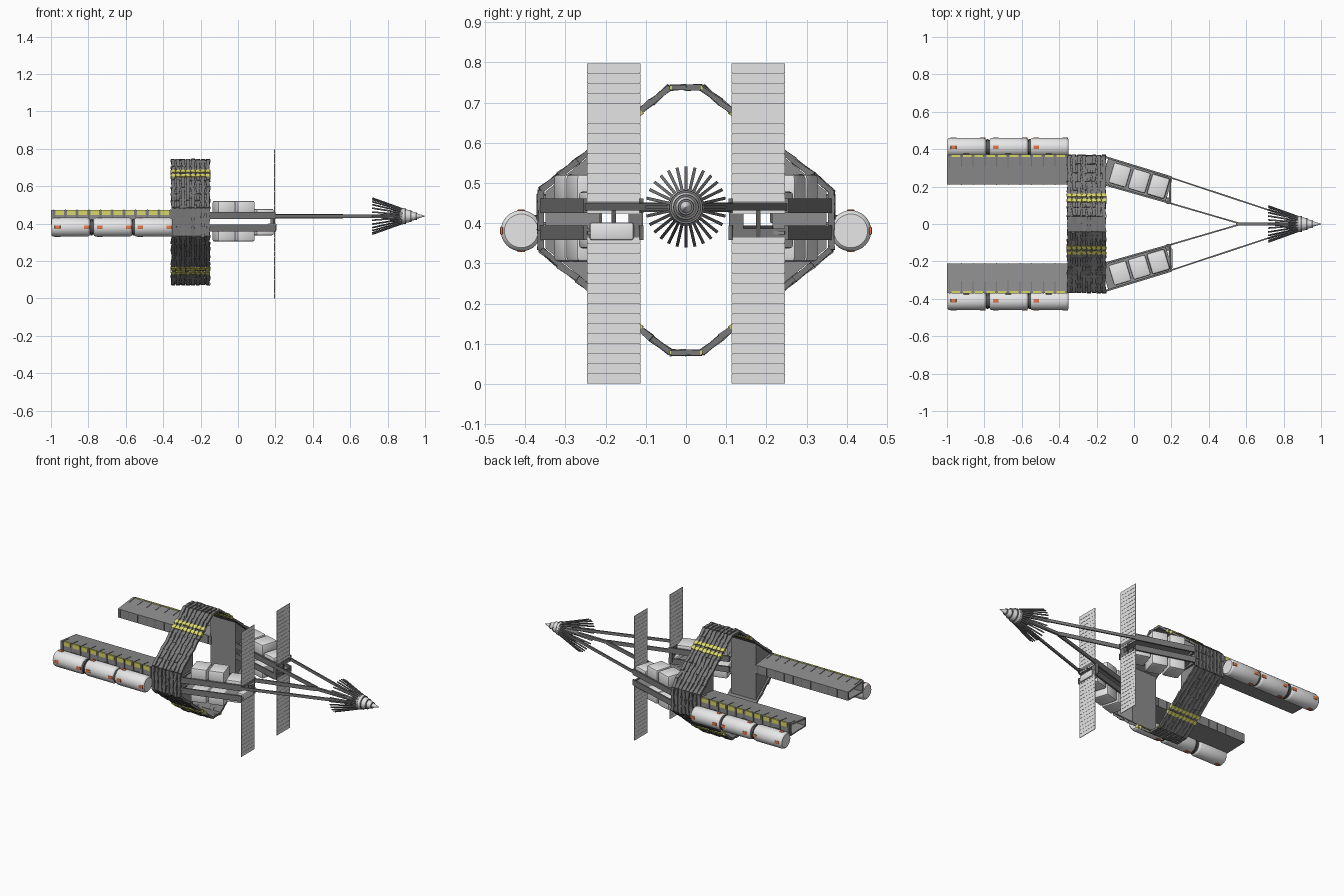
import bpy, bmesh, math, random
from mathutils import Matrix, Vector

if "Cube" in bpy.data.objects:
    bpy.data.objects.remove(bpy.data.objects["Cube"])

random.seed(4)
COLOURS = {"metal_grey": (0.19, 0.19, 0.19), "mid_grey": (0.27, 0.27, 0.27), "dark_joint": (0.10, 0.10, 0.10),
           "panel_grey": (0.78, 0.78, 0.78), "pale_grey": (0.82, 0.82, 0.82),
           "yellow": (0.70, 0.68, 0.14), "orange": (0.78, 0.19, 0.07)}
MATS = {}
for n, c in COLOURS.items():
    MATS[n] = bpy.data.materials.new(n)
    MATS[n].diffuse_color = (*c, 1)
T, R = Matrix.Translation, Matrix.Rotation
ZC = 0.408   # height of the ship's axis
NZ = 0.44    # height of the nose and booms


class Part:
    """Collects pieces of one colour into one named object."""
    def __init__(self, name, mat):
        self.name, self.mat, self.bm = name, mat, bmesh.new()

    def box(self, c, size, rot=None, bevel=0):
        m = T(c) @ (rot or Matrix()) @ Matrix.Diagonal((*size, 1))
        v = bmesh.ops.create_cube(self.bm, size=1, matrix=m)["verts"]
        if bevel:
            e = list({e for x in v for e in x.link_edges})
            bmesh.ops.bevel(self.bm, geom=e, offset=bevel, segments=2, affect='EDGES', profile=0.5)

    def beam(self, a, b, w, h):
        a, b = Vector(a), Vector(b)
        d = b - a
        yaw = R(math.atan2(d.y, d.x), 4, 'Z') @ R(-math.atan2(d.z, math.hypot(d.x, d.y)), 4, 'Y')
        self.box((a + b) / 2, (d.length, w, h), yaw)

    def prism(self, pts, x0, x1):
        # closed cross-section in y, z pushed along x
        n = len(pts)
        a, b = [[self.bm.verts.new((x, y, z)) for y, z in pts] for x in (x0, x1)]
        self.bm.faces.new(a)
        self.bm.faces.new(b)
        for i in range(n):
            self.bm.faces.new((a[i], a[(i + 1) % n], b[(i + 1) % n], b[i]))

    def lathe(self, prof, y, z, n=24):
        # profile of (x, radius) turned about the x direction
        rings = [[self.bm.verts.new((x, y + r * math.cos(2 * math.pi * i / n),
                                     z + r * math.sin(2 * math.pi * i / n))) for i in range(n)]
                 for x, r in prof]
        for a, b in zip(rings, rings[1:]):
            for i in range(n):
                self.bm.faces.new((a[i], a[(i + 1) % n], b[(i + 1) % n], b[i]))
        self.bm.faces.new(rings[0])
        self.bm.faces.new(rings[-1])

    def done(self, smooth=False):
        bmesh.ops.recalc_face_normals(self.bm, faces=self.bm.faces)
        me = bpy.data.meshes.new(self.name)
        self.bm.to_mesh(me)
        self.bm.free()
        me.materials.append(MATS[self.mat])
        ob = bpy.data.objects.new(self.name, me)
        bpy.context.collection.objects.link(ob)
        if smooth:
            bpy.ops.object.select_all(action='DESELECT')
            ob.select_set(True)
            bpy.context.view_layer.objects.active = ob
            bpy.ops.object.shade_smooth_by_angle(angle=math.radians(35))


# Octagonal ring: thin shell with eight rows of overlapping segments
def octagon(a, b, c, d):
    return [(a, b), (c, d), (c, -d), (a, -b), (-a, -b), (-c, -d), (-c, d), (-a, b)]

outer, inner = octagon(0.04, 0.330, 0.362, 0.074), octagon(0.038, 0.323, 0.354, 0.070)
shell, ribs, marks = Part("ring_shell", "metal_grey"), Part("ring_ribs", "metal_grey"), Part("ring_marks", "yellow")
for i in range(8):
    j = (i + 1) % 8
    shell.prism([(y, z + ZC) for y, z in (outer[i], outer[j], inner[j], inner[i])], -0.355, -0.152)
    a, b = Vector((0, *outer[i])), Vector((0, *outer[j]))
    d = b - a
    rot = R(math.atan2(d.z, d.y), 4, 'X')
    n = max(2, round(d.length / 0.055))
    for k in range(8):
        x = -0.347 + k * 0.0266
        for s in range(n):
            p = a + d * ((s + 0.5) / n) + Vector((x, 0, ZC))
            ribs.box(p, (0.019, d.length / n * 1.02, random.uniform(0.010, 0.016)),
                     rot @ R(random.uniform(-0.16, 0.16), 4, 'Z') @ R(random.uniform(-0.1, 0.1), 4, 'X'))
        if i in (0, 2, 4, 6):
            for yy in (0.121, 0.149):
                t = (math.copysign(yy, a.y + b.y) - a.y) / d.y
                marks.box(a + d * t + Vector((x, 0, ZC)), (0.024, 0.021, 0.021), rot @ R(random.uniform(-0.2, 0.2), 4, 'Z'))
    if i in (3, 7):   # small marks at the corners of the flat top and bottom
        for y in (-0.038, 0.038):
            marks.box((-0.150, y, ZC + a.z), (0.008, 0.007, 0.010))
for p in (shell, ribs, marks):
    p.done()

# Side bulkheads filling the flanks of the ring
bulk, rim = Part("ring_bulkheads", "mid_grey"), Part("bulkhead_rims", "metal_grey")
for s in (1, -1):
    bulk.prism([(s * y, ZC + z) for y, z in ((0.215, 0.18), (0.35, 0.07), (0.35, -0.07), (0.215, -0.18))], -0.345, -0.17)
    for z in (-0.035, 0.035):
        rim.box((-0.165, s * 0.285, ZC + z), (0.015, 0.14, 0.02))
bulk.done()
rim.done()

# Rear arms: hollow channels with ribs and a yellow edge
arm, rib, edge = Part("rear_arms", "mid_grey"), Part("arm_ribs", "metal_grey"), Part("arm_edge_marks", "yellow")
prof = [(0.212, 0.40), (0.212, 0.455), (0.368, 0.472), (0.368, 0.395)]
inn = [(0.220, 0.407), (0.220, 0.447), (0.360, 0.463), (0.360, 0.403)]
for s in (1, -1):
    for i in range(4):
        j = (i + 1) % 4
        arm.prism([(s * y, z) for y, z in (prof[i], prof[j], inn[j], inn[i])], -1.0, -0.34)
    for k in range(11):
        x = -0.985 + k * 0.0625
        rib.beam((x, s * 0.305, 0.4645), (x, s * 0.370, 0.4715), 0.005, 0.006)
        rib.box((x, s * 0.369, 0.437), (0.010, 0.006, 0.072))
        rib.box((x, s * 0.2115, 0.428), (0.004, 0.004, 0.052))
        if k < 10:
            edge.box((x + 0.031, s * 0.365, 0.470), (0.046, 0.012, 0.008))
            edge.box((x + 0.031, s * 0.369, 0.458), (0.046, 0.004, 0.022))
for p in (arm, rib, edge):
    p.done()

# Fuel tanks, three each side, with dark collars and orange patches
tank, collar, patch = Part("fuel_tanks", "pale_grey"), Part("tank_collars", "dark_joint"), Part("tank_patches", "orange")
for s in (1, -1):
    y, z = s * 0.410, 0.381
    collar.lathe([(-0.985, 0.038), (-0.36, 0.038)], y, z)
    for x0 in (-0.997, -0.772, -0.555):
        x1 = x0 + 0.205
        tank.lathe([(x0, 0.034), (x0, 0.042), (x0 + 0.005, 0.048), (x0 + 0.014, 0.051),
                    (x1 - 0.014, 0.051), (x1 - 0.005, 0.048), (x1, 0.042), (x1, 0.034)], y, z, 32)
        if x1 < -0.4:
            collar.lathe([(x1 + 0.003, 0.044), (x1 + 0.013, 0.044)], y, z)
        collar.box((x0 + 0.1, s * 0.378, 0.405), (0.03, 0.03, 0.03))
        # patches on the top, outer side and underside
        for turn, spots in ((0, (0.032,)), (-s * math.pi / 2, (0.032, 0.188)), (math.pi, (0.032,))):
            rot = R(turn, 4, 'X')
            for dx in spots:
                patch.box(T((0, y, z)) @ rot @ Vector((x0 + dx, 0, 0.0492)), (0.030, 0.019, 0.007), rot, 0.002)
for p in (tank, collar, patch):
    p.done(True)

# Cargo decks with rails and containers above and below
rail, deck, cargo = Part("cargo_rails", "metal_grey"), Part("cargo_decks", "mid_grey"), Part("cargo_containers", "pale_grey")
yaw = -math.atan2(0.105, 0.35)
for s in (1, -1):
    rot = R(s * yaw, 4, 'Z')
    for z in (0.443, 0.376):
        rail.beam((-0.16, s * 0.360, z), (0.2, s * 0.250, z), 0.010, 0.036)
        rail.beam((-0.16, s * 0.212, z), (0.2, s * 0.110, z), 0.010, 0.036)
        rail.beam((0.193, s * 0.250, z), (0.193, s * 0.110, z), 0.010, 0.022)
        deck.box((0.015, s * 0.234, z), (0.36, 0.13, 0.008), rot)
    for k, (x, y) in enumerate(((-0.075, 0.262), (0.028, 0.231), (0.130, 0.201))):
        h = 0.078 if k < 2 else 0.035
        for zz in (0.444 + h / 2, 0.372 - h / 2 + 0.01 * (k < 2)):
            cargo.box((x, s * y, zz), (0.098, 0.114, h), rot, 0.010)
cargo.box((0.182, -0.185, 0.380), (0.046, 0.11, 0.044), None, 0.006)
for p in (rail, deck):
    p.done()
cargo.done(True)

# Booms running forward to the nose
boom = Part("booms", "metal_grey")
for s in (1, -1):
    boom.beam((0.19, s * 0.250, NZ), (0.84, s * 0.035, NZ), 0.008, 0.018)
    boom.beam((0.19, s * 0.112, NZ), (0.56, s * 0.004, NZ), 0.008, 0.024)
    boom.box((0.185, s * 0.125, 0.40), (0.02, 0.035, 0.06))
boom.box((0.70, 0, NZ), (0.31, 0.014, 0.018))
boom.done()

# Solar panels built from slats on a thin dark sheet
slat, sheet = Part("solar_slats", "panel_grey"), Part("solar_sheets", "dark_joint")
for s in (1, -1):
    for z0, n in ((0.0, 15), (0.423, 15)):
        sheet.box((0.195, s * 0.18, z0 + n * 0.0125), (0.002, 0.128, n * 0.025 - 0.004))
        for k in range(n):
            slat.box((0.195, s * 0.18, z0 + 0.0125 + k * 0.025), (0.004, 0.134, 0.0238))
    sheet.box((0.193, s * 0.18, 0.40), (0.012, 0.012, 0.07))
slat.done()
sheet.done()

# Nose cone with stepped bands
cone = Part("nose_cone", "panel_grey")
cone.lathe([(0.86, 0.020), (0.865, 0.046), (0.895, 0.041), (0.895, 0.037), (0.925, 0.030), (0.925, 0.026),
            (0.955, 0.018), (0.955, 0.015), (0.998, 0.002), (1.0, 0.0005)], 0, NZ, 24)
cone.done(True)
core = Part("nose_core", "metal_grey")
core.lathe([(0.74, 0.008), (0.80, 0.014), (0.83, 0.032), (0.866, 0.040)], 0, NZ, 24)
for x, r in ((0.894, 0.0425), (0.924, 0.032), (0.954, 0.0205)):
    core.lathe([(x - 0.004, r), (x + 0.003, r - 0.001)], 0, NZ, 24)
core.done(True)

# Swept-back fins around the nose
fins = Part("nose_fins", "metal_grey")
pitch = math.atan2(0.061, 0.17)
for k in range(28):
    m = T((0, 0, NZ)) @ R(2 * math.pi * k / 28, 4, 'X') @ T((0.803, 0, 0.068)) @ R(pitch, 4, 'Y')
    fins.box(m.translation, (0.18, 0.0075, 0.005), m.to_3x3().to_4x4())
fins.done()

for m in bpy.data.materials:
    if m.users and not m.is_grease_pencil:
        m.use_nodes = True
        m.node_tree.nodes["Principled BSDF"].inputs["Base Color"].default_value = m.diffuse_color
